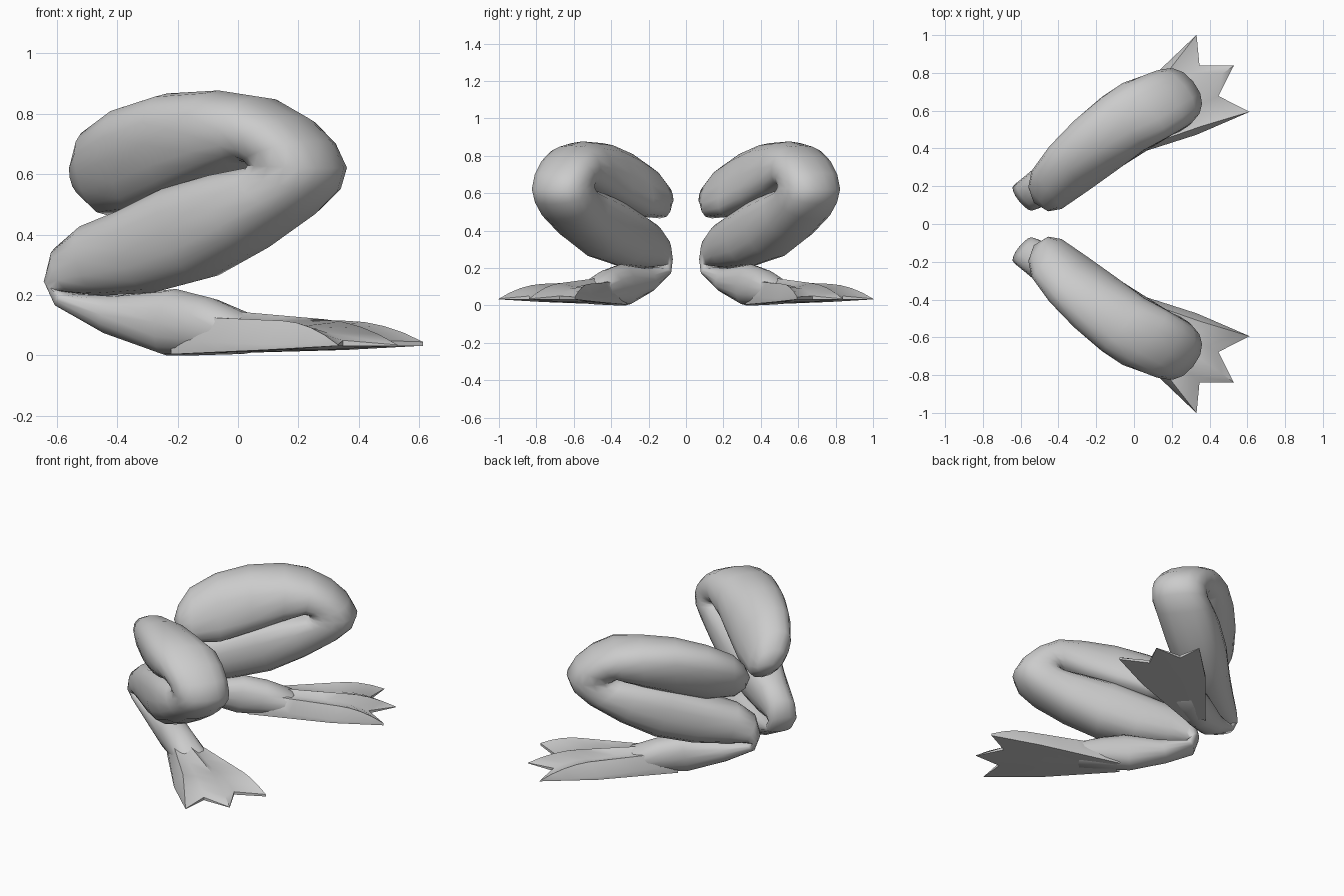
import bpy, bmesh, math
from mathutils import Vector

if "Cube" in bpy.data.objects:
    bpy.data.objects.remove(bpy.data.objects["Cube"])


def P(s, n, z):
    # s runs along the splayed leg plane, n across it
    return Vector((0.772 * s - 0.63 * n, 0.635 * s + 0.772 * n, z))


def soft(v, e=0.88):
    # slightly squared ellipse
    return math.copysign(abs(v) ** e, v)


def finish(name, bm):
    bmesh.ops.remove_doubles(bm, verts=bm.verts, dist=0.001)
    bmesh.ops.recalc_face_normals(bm, faces=bm.faces)
    me = bpy.data.meshes.new(name)
    bm.to_mesh(me)
    bm.free()
    ob = bpy.data.objects.new(name, me)
    bpy.context.collection.objects.link(ob)
    m = ob.modifiers.new("Mirror", 'MIRROR')
    m.use_axis = (False, True, False)
    m.use_mirror_merge = False
    bpy.ops.object.select_all(action='DESELECT')
    ob.select_set(True)
    bpy.context.view_layer.objects.active = ob
    bpy.ops.object.shade_smooth_by_angle(angle=math.radians(50))


# Folded limb: outer s, z, inner s, z, centre n, half width
rings = [
    (-.31, .66, -.31, .52, .425, .08),     # hip
    (-.24, .745, -.25, .465, .435, .115),
    (-.09, .82, -.08, .475, .45, .14),
    (.10, .867, .10, .53, .455, .165),
    (.30, .877, .28, .59, .45, .18),
    (.45, .855, .40, .63, .43, .187),
    (.58, .79, .42, .64, .41, .18),        # knee
    (.67, .71, .43, .637, .395, .172),
    (.72, .62, .43, .63, .385, .165),
    (.69, .54, .42, .623, .385, .167),
    (.60, .46, .40, .62, .40, .17),
    (.42, .35, .30, .605, .42, .17),       # shin
    (.22, .255, .10, .56, .435, .16),
    (0, .208, -.10, .485, .445, .13),
    (-.20, .198, -.27, .435, .46, .105),
    (-.30, .205, -.37, .36, .475, .09),    # ankle
    (-.33, .21, -.395, .26, .48, .085),
    (-.31, .205, -.365, .16, .465, .08),
    (-.15, .20, -.20, .07, .43, .08),      # foot
    (.06, .22, .02, 0, .40, .085),
    (.20, .19, .12, 0, .385, .09),
    (.34, .135, .32, .005, .365, .10),
]
# thigh leans outward near the hip
lean = {0: .02, 1: .05, 2: .055, 3: .04, 4: .02}
SIDES = 16
bm = bmesh.new()
loops = []
for i, (so, zo, si, zi, n, w) in enumerate(rings):
    d = lean.get(i, 0)
    a, b = P(so, n + d, zo), P(si, n - d, zi)
    side = P(0, w, 0)
    loop = []
    for k in range(SIDES):
        t = 2 * math.pi * k / SIDES
        # fuller toward the fold so the crease stays shallow
        e = 0.5 if 2 <= i <= 13 and math.cos(t) < -0.01 else 0.88
        loop.append(bm.verts.new((a + b) / 2 + (a - b) / 2 * soft(math.cos(t)) + side * soft(math.sin(t), e)))
    loops.append(loop)
for l0, l1 in zip(loops, loops[1:]):
    for k in range(SIDES):
        j = (k + 1) % SIDES
        bm.faces.new((l0[k], l0[j], l1[j], l1[k]))
# rounded hip end and closed foot end
for loop, tip in ((loops[0], P(-.34, .425, .585)), (loops[-1], P(.40, .36, .06))):
    c = bm.verts.new(tip)
    for k in range(SIDES):
        bm.faces.new((loop[k], loop[(k + 1) % SIDES], c))
finish("folded_leg", bm)

# Webbed foot: each column is start, middle, end as (s, n, z)
tip1, tip2, tip3 = (.89, .565, .035), (.94, .313, .035), (.85, .07, .045)
columns = [
    ((.08, .45, .05), (.55, .54, .036), tip1),     # outer edge
    ((.10, .435, .13), (.60, .50, .115), tip1),    # outer toe
    ((.10, .41, .15), (.55, .42, .095), (.80, .43, .05)),
    ((.10, .395, .16), (.64, .335, .12), tip2),    # middle toe
    ((.10, .38, .15), (.53, .30, .095), (.775, .24, .05)),
    ((.10, .36, .13), (.60, .175, .115), tip3),    # inner toe
    ((.08, .345, .05), (.556, .155, .036), tip3),  # inner edge
]
ROWS = 8
bm = bmesh.new()
top, bot = [], []
for i, col in enumerate(columns):
    a, m, e = (Vector(c) for c in col)
    pts = []
    for r in range(ROWS + 1):
        t = 2 * r / ROWS
        p = a.lerp(m, t) if t <= 1 else m.lerp(e, t - 1)
        if t > 1 and 0 < i < 6:
            p.z += .07 * (t - 1) * (2 - t)   # arched toes
        pts.append(p)
    top.append([bm.verts.new(P(*p)) for p in pts])
    bot.append([bm.verts.new(P(p.x, p.y, .004 + .028 * r / ROWS)) for r, p in enumerate(pts)])
for c in range(len(columns) - 1):
    for r in range(ROWS):
        for g in (top, bot):
            bm.faces.new((g[c][r], g[c + 1][r], g[c + 1][r + 1], g[c][r + 1]))
    for r in (0, ROWS):
        bm.faces.new((top[c][r], top[c + 1][r], bot[c + 1][r], bot[c][r]))
for c in (0, -1):
    for r in range(ROWS):
        bm.faces.new((top[c][r], top[c][r + 1], bot[c][r + 1], bot[c][r]))
finish("webbed_foot", bm)
